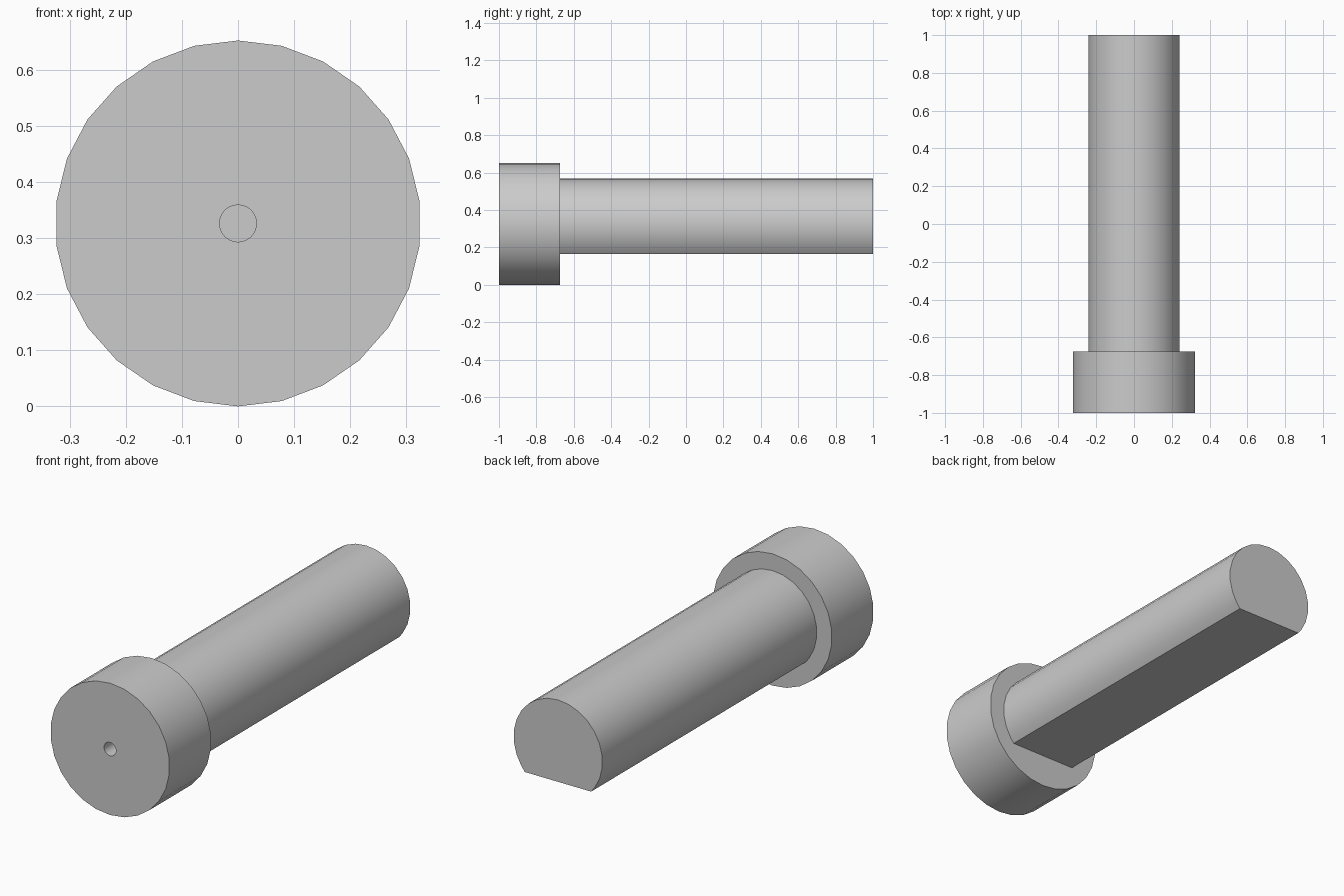
import bpy
import bmesh
from math import sin, cos, pi, sqrt, radians

cube = bpy.data.objects.get("Cube")
if cube:
    bpy.data.objects.remove(cube, do_unlink=True)

SIDES = 26
AXIS_Z = 0.326
HEAD_R, SHAFT_R, HOLE_R = 0.326, 0.243, 0.033
FLAT = 0.162            # distance from the axis down to the shaft's flat
FRONT, SHOULDER, BACK = -1.0, -0.675, 1.0
HOLE_END = -0.8

steel = bpy.data.materials.new("plain grey")
steel.use_nodes = True
GREY = (0.6, 0.6, 0.6, 1)
steel.diffuse_color = GREY
steel.node_tree.nodes["Principled BSDF"].inputs["Base Color"].default_value = GREY

bm = bmesh.new()


def ring(radius, y, flat=None):
    """Circle of vertices around the y axis, optionally with a flat underside."""
    verts = []
    corner = 3          # ring steps from the bottom to the corner of the flat
    for i in range(SIDES):
        step = i if i <= SIDES // 2 else i - SIDES
        a = step * 2 * pi / SIDES
        x, z = radius * sin(a), -radius * cos(a)
        if flat and abs(step) <= corner:
            x, z = sqrt(radius ** 2 - flat ** 2) * step / corner, -flat
        verts.append(bm.verts.new((x, y, AXIS_Z + z)))
    return verts


# Rings from the bottom of the centre hole, over the head, along the shaft
rings = [
    ring(HOLE_R, HOLE_END),
    ring(HOLE_R, FRONT),
    ring(HEAD_R, FRONT),
    ring(HEAD_R, SHOULDER),
    ring(SHAFT_R, SHOULDER, FLAT),
    ring(SHAFT_R, BACK, FLAT),
]
for a, b in zip(rings, rings[1:]):
    for i in range(SIDES):
        j = (i + 1) % SIDES
        bm.faces.new((a[i], a[j], b[j], b[i]))

# Hole bottom and shaft end
bm.faces.new(rings[0])
bm.faces.new(rings[-1])
bmesh.ops.recalc_face_normals(bm, faces=bm.faces)

mesh = bpy.data.meshes.new("headed_pin")
bm.to_mesh(mesh)
bm.free()
mesh.materials.append(steel)
pin = bpy.data.objects.new("headed_pin", mesh)
bpy.context.collection.objects.link(pin)

# Smooth round walls with crisp rims
bpy.ops.object.select_all(action="DESELECT")
pin.select_set(True)
bpy.context.view_layer.objects.active = pin
bpy.ops.object.shade_smooth_by_angle(angle=radians(30))
